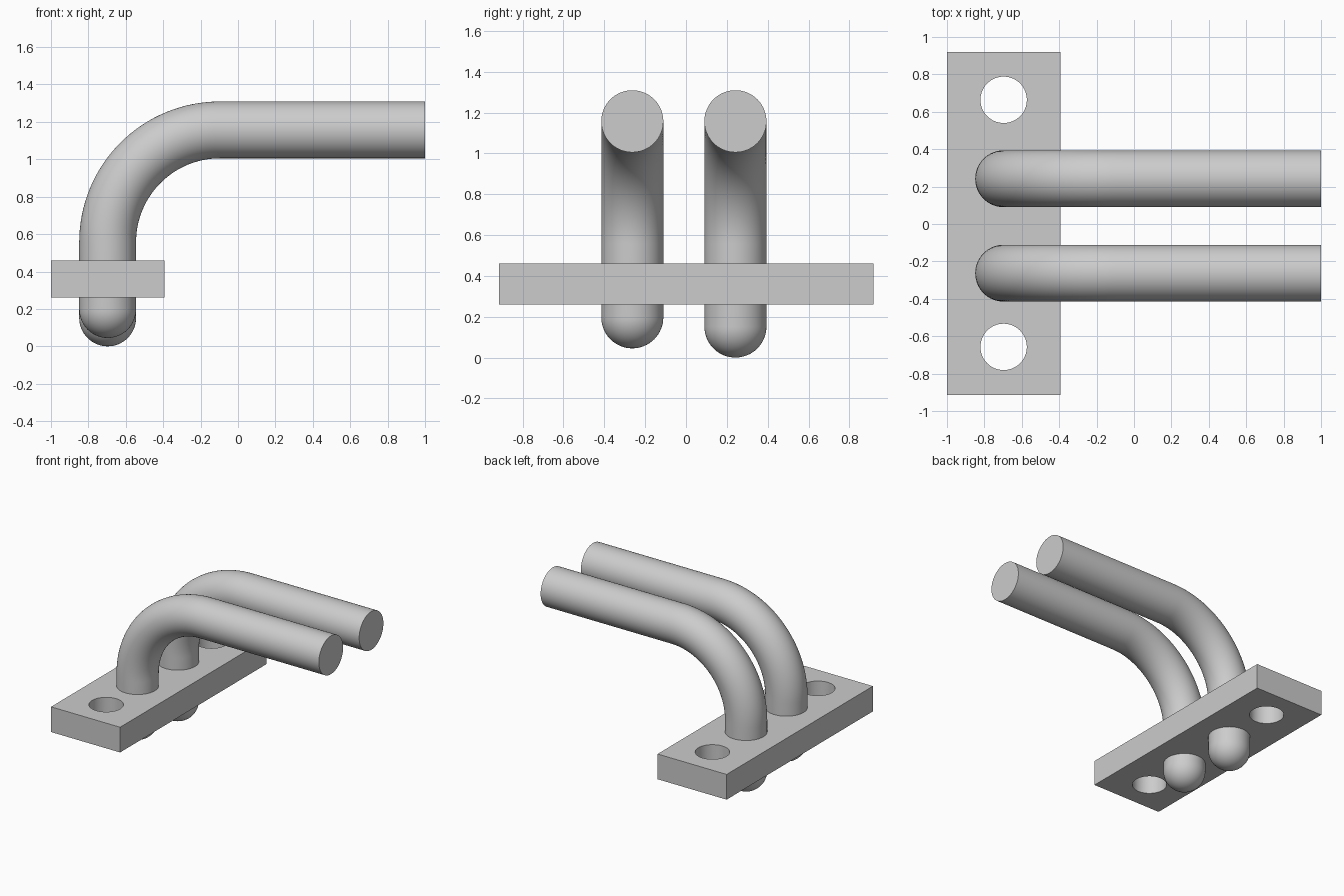
import bpy, bmesh
from math import sin, cos, pi, radians
from mathutils import Vector

if "Cube" in bpy.data.objects:
    bpy.data.objects.remove(bpy.data.objects["Cube"], do_unlink=True)

# Material
GREY = (0.604, 0.604, 0.604, 1)
steel = bpy.data.materials.new("light_grey")
steel.use_nodes = True
steel.diffuse_color = GREY
steel.node_tree.nodes["Principled BSDF"].inputs["Base Color"].default_value = GREY

# Shared dimensions
POST_X = -0.697
ROD_R = 0.152
ROD_Z = 1.157
BEND_R = 0.6
PLATE_BOTTOM, PLATE_TOP = 0.26, 0.46
SIDES = 64


def smooth(obj):
    bpy.ops.object.select_all(action='DESELECT')
    obj.select_set(True)
    bpy.context.view_layer.objects.active = obj
    bpy.ops.object.shade_smooth_by_angle(angle=radians(30))


def bent_rod(name, y, bottom):
    """Rod with a domed lower end, a quarter bend and a flat free end."""
    stations = []  # (x, z, tilt of the path, radius)
    for i in range(1, 17):
        a = i / 16 * pi / 2
        stations.append((POST_X, bottom + ROD_R * (1 - cos(a)), 0, ROD_R * sin(a)))
    for i in range(33):
        a = i / 32 * pi / 2
        stations.append((POST_X + BEND_R * (1 - cos(a)),
                         ROD_Z - BEND_R + BEND_R * sin(a), a, ROD_R))
    stations.append((1, ROD_Z, pi / 2, ROD_R))

    bm = bmesh.new()
    rings = []
    for x, z, tilt, r in stations:
        across = Vector((cos(tilt), 0, -sin(tilt)))
        rings.append([bm.verts.new(Vector((x, y, z)) + r * (
            cos(t) * across + sin(t) * Vector((0, 1, 0))))
            for t in (2 * pi * k / SIDES for k in range(SIDES))])
    for low, high in zip(rings, rings[1:]):
        for k in range(SIDES):
            n = (k + 1) % SIDES
            bm.faces.new((low[k], low[n], high[n], high[k]))
    tip = bm.verts.new((POST_X, y, bottom))
    for k in range(SIDES):
        bm.faces.new((tip, rings[0][(k + 1) % SIDES], rings[0][k]))
    bm.faces.new(rings[-1])
    bmesh.ops.recalc_face_normals(bm, faces=bm.faces)

    mesh = bpy.data.meshes.new(name)
    bm.to_mesh(mesh)
    bm.free()
    obj = bpy.data.objects.new(name, mesh)
    bpy.context.collection.objects.link(obj)
    mesh.materials.append(steel)
    smooth(obj)


# Two rods, the front one set slightly shorter
bent_rod("front_rod", -0.263, 0.045)
bent_rod("back_rod", 0.242, 0.0)

# Mounting plate
mid_z = (PLATE_BOTTOM + PLATE_TOP) / 2
bpy.ops.mesh.primitive_cube_add(size=1, location=(POST_X, 0.002, mid_z))
plate = bpy.context.object
plate.name = "mounting_plate"
plate.scale = (0.606, 1.834, PLATE_TOP - PLATE_BOTTOM)
bpy.ops.object.transform_apply(location=False, rotation=False, scale=True)
plate.data.materials.append(steel)

# Bolt holes drilled through the plate ends
for hole_y in (-0.657, 0.664):
    bpy.ops.mesh.primitive_cylinder_add(vertices=SIDES, radius=0.124, depth=0.5,
                                        location=(POST_X, hole_y, mid_z))
    cutter = bpy.context.object
    cutter.hide_render = True
    bpy.context.view_layer.objects.active = plate
    drill = plate.modifiers.new("bolt_hole", 'BOOLEAN')
    drill.operation = 'DIFFERENCE'
    drill.solver = 'EXACT'
    drill.object = cutter
    bpy.ops.object.modifier_apply(modifier=drill.name)
    bpy.data.objects.remove(cutter, do_unlink=True)
smooth(plate)
